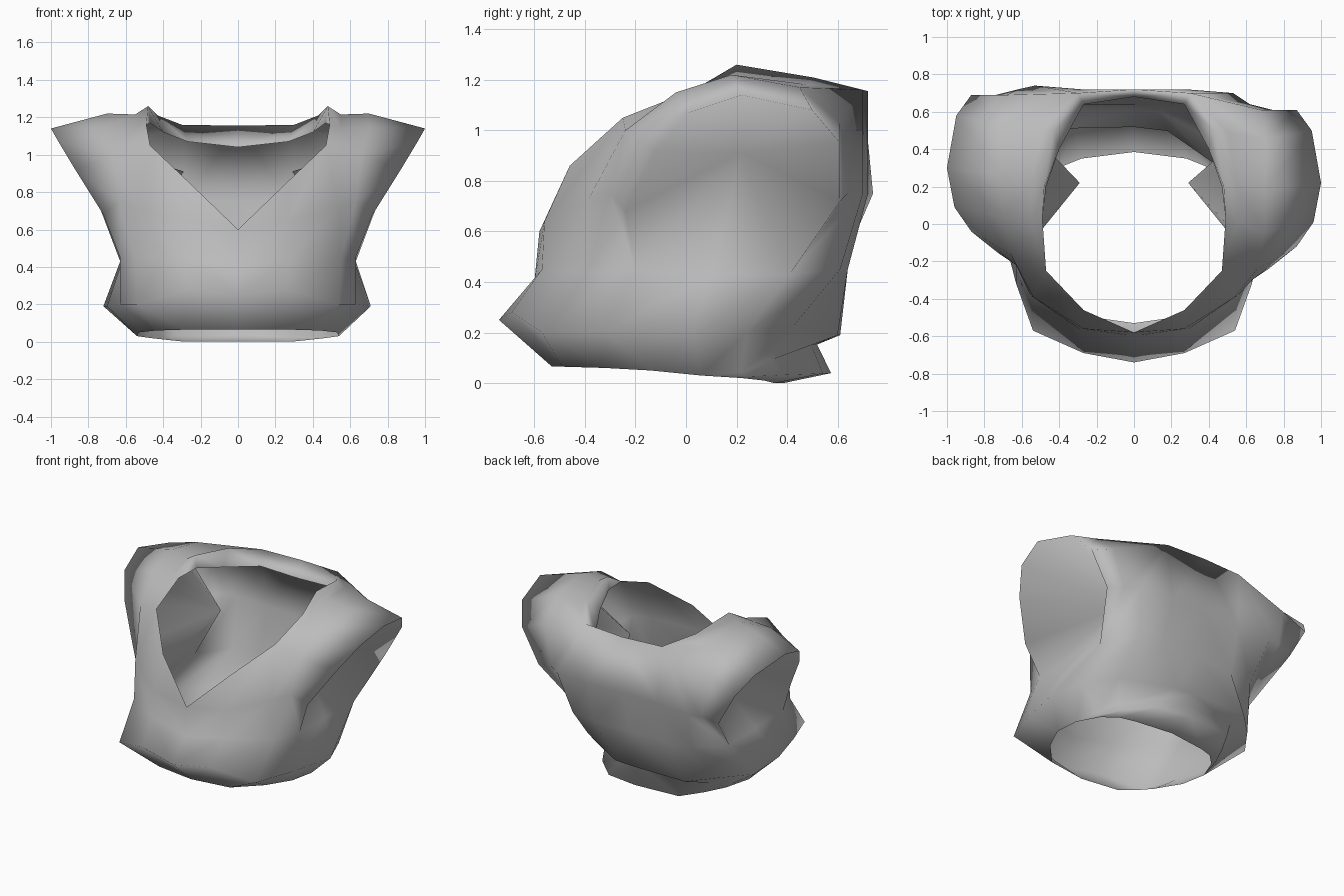
import bpy
import bmesh
from mathutils import Vector

default_cube = bpy.data.objects.get("Cube")
if default_cube:
    bpy.data.objects.remove(default_cube, do_unlink=True)


def points(*coords):
    return [Vector(c) for c in coords]


# Rings of the body, from the front centre round one side to the back centre
hem = points((0, -.53, .065), (.28, -.49, .065), (.44, -.32, .06),
             (.53, -.14, .05), (.54, .06, .03), (.47, .22, .02),
             (.38, .31, .01), (.28, .35, 0), (0, .385, 0))
belly = points((0, -.74, .25), (.27, -.69, .28), (.54, -.57, .2))
waist = points((0, -.6, .4), (.28, -.57, .45), (.55, -.39, .44),
               (.63, -.2, .45), (.62, .1, .43), (.63, .41, .43),
               (.47, .61, .45), (.28, .64, .45), (0, .64, .45))

# The hip fold sags differently on the left (1) and right (-1) side
hip_fold = {
    1: points((.63, -.32, .2), (.71, .03, .19), (.63, .24, .2),
              (.48, .42, .22), (.14, .6, .19), (0, .61, .19)),
    -1: points((.63, -.32, .2), (.7, -.05, .19), (.72, .26, .19),
               (.59, .44, .2), (.42, .61, .19), (0, .61, .19)),
}

# Chest, shoulder blades and neck opening
neck = points((0, -.58, .6), (.27, -.46, .86), (.47, -.25, 1.05),
              (.49, .03, 1.16), (.47, .2, 1.17), (.4, .4, 1.12),
              (.27, .64, 1.07), (0, .68, 1.04))
collar_ridge = points((.48, .2, 1.26), (.43, .5, 1.21),
                      (.3, .7, 1.16), (0, .72, 1.155))
collar_dip = points((.55, .01, 1.14), (.55, .2, 1.215), (.5, .49, 1.18))
chest = points((.27, -.56, .64), (.54, -.39, .72))
shoulder_blade = points((.53, .72, .75))
spine = points((.28, .72, .75), (0, .71, .75))

# Sleeve root and sleeve rim, from the front armpit over to the back armpit
root = points((.63, -.26, .75), (.66, -.2, 1), (.7, 0, 1.15), (.7, .22, 1.22),
              (.7, .49, 1.17), (.68, .65, 1.03), (.62, .68, .75))
rim = points((.72, -.2, .68), (.87, -.08, .92), (.96, .05, 1.07),
             (1, .26, 1.14), (.95, .54, 1.08), (.87, .65, .95), (.74, .65, .72))
sleeve_pocket = points((.29, .22, .91))


def between(low, high, factor, push):
    """Ring between two rings that only leaves the lower one at the back."""
    ring = []
    for a, b in zip(low, high):
        weight = max(0, b.y / high[-1].y) ** 2
        ring.append(a.lerp(b, factor * min(1, weight)) + Vector(push) * weight)
    return ring


def add_row(bm, row, side, lean=0):
    return [bm.verts.new((p.x * side, p.y + lean, p.z)) for p in row]


def strip(bm, lower, upper):
    """Bridge two rows of equal length; repeated points give triangles."""
    for i in range(len(lower) - 1):
        corners = [lower[i], lower[i + 1], upper[i + 1], upper[i]]
        corners = list(dict.fromkeys(corners))
        if len(corners) > 2:
            bm.faces.new(corners)


def build_half(bm, side):
    lean = -.04 * side

    # Lower body with the turned-in hem
    bulge = belly + hip_fold[side]
    lip = between(hem, bulge, .35, (0, .11, -.027))
    tuck = between(hem, bulge, .75, (0, -.035, .01))
    body = [add_row(bm, r, side) for r in (hem, lip, tuck, bulge, waist)]
    for lower, upper in zip(body, body[1:]):
        strip(bm, lower, upper)

    w = body[-1]
    n = add_row(bm, neck, side)
    ridge = add_row(bm, collar_ridge, side)
    dip = add_row(bm, collar_dip, side)
    c = add_row(bm, chest, side)
    blade = add_row(bm, shoulder_blade, side, lean / 2)
    b = add_row(bm, spine, side)
    s = add_row(bm, root, side, lean)
    t = add_row(bm, rim, side, lean)
    pocket = add_row(bm, sleeve_pocket, side)

    # Front panel up to the neckline
    chest_row = [n[0], c[0], c[1], s[0]]
    strip(bm, w[:4], chest_row)
    strip(bm, chest_row, [n[0], n[1], n[2], s[1]])

    # Shoulder yoke, dipping before it rises to the folded collar
    yoke = [n[2]] + dip + [ridge[2]]
    strip(bm, s[1:6], yoke)
    strip(bm, yoke, [n[2], n[3]] + ridge[:3])
    strip(bm, [n[3]] + ridge, n[3:])

    # Back panel
    back_row = [s[6]] + blade + b
    strip(bm, w[5:], back_row)
    strip(bm, back_row, [s[5], ridge[2], ridge[2], ridge[3]])

    # Sleeve and its sunken inside
    outer = [w[3]] + t + [w[5]]
    strip(bm, [w[3]] + s + [w[5]], outer)
    loop = outer + [w[4], w[3]]
    strip(bm, loop, pocket * len(loop))


bm = bmesh.new()
for side in (1, -1):
    build_half(bm, side)
bmesh.ops.remove_doubles(bm, verts=bm.verts, dist=.001)
bmesh.ops.recalc_face_normals(bm, faces=bm.faces)

# Make the shell face outward
front_face = min(bm.faces, key=lambda f: f.calc_center_median().y)
if front_face.normal.y > 0:
    bmesh.ops.reverse_faces(bm, faces=bm.faces)

mesh = bpy.data.meshes.new("shirt")
bm.to_mesh(mesh)
bm.free()
for polygon in mesh.polygons:
    polygon.use_smooth = True

# Plain grey cloth
cloth = bpy.data.materials.new("grey_cloth")
cloth.use_nodes = True
grey = (.5, .5, .5, 1)
cloth.diffuse_color = grey
cloth.node_tree.nodes["Principled BSDF"].inputs["Base Color"].default_value = grey
mesh.materials.append(cloth)

shirt = bpy.data.objects.new("shirt", mesh)
bpy.context.collection.objects.link(shirt)
